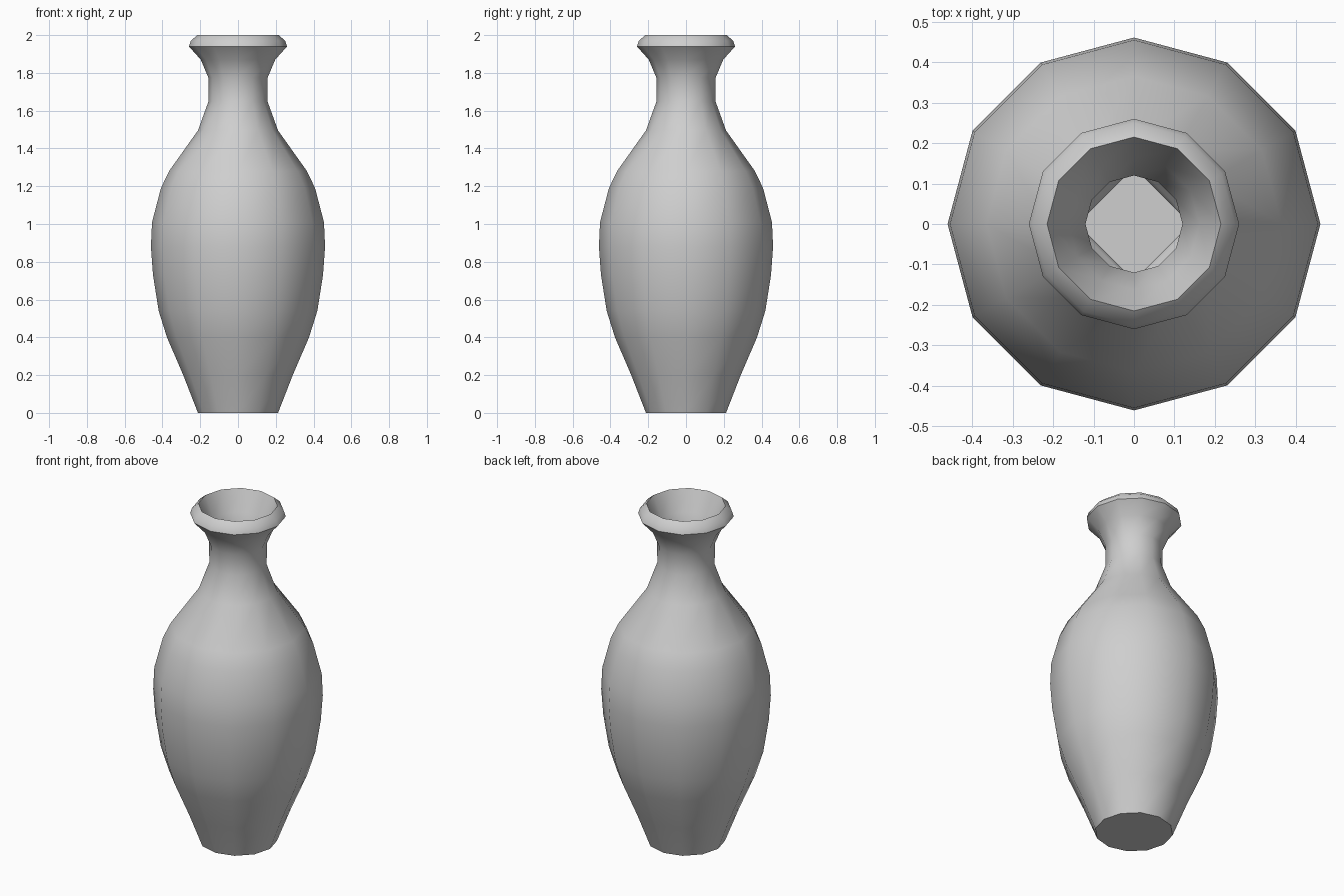
import bpy, bmesh, math

if "Cube" in bpy.data.objects:
    bpy.data.objects.remove(bpy.data.objects["Cube"])

SIDES = 12


def square_scale(a):
    # Turns a round ring into a diamond with its corners on the axes
    return 1.0 / (abs(math.cos(a)) + abs(math.sin(a)))


def add_ring(bm, r, z, square=False):
    verts = []
    for i in range(SIDES):
        a = math.tau * i / SIDES
        k = r * (square_scale(a) if square else 1.0)
        verts.append(bm.verts.new((k * math.cos(a), k * math.sin(a), z)))
    return verts


# Outer profile (radius, height), foot to lip
outer = [(0.212, 0.0), (0.29, 0.2), (0.376, 0.4), (0.42, 0.54), (0.45, 0.73),
         (0.461, 0.88), (0.455, 1.01), (0.408, 1.19), (0.365, 1.28),
         (0.212, 1.495), (0.156, 1.65), (0.157, 1.775), (0.197, 1.87),
         (0.26, 1.94), (0.25, 1.97), (0.215, 2.0)]
# Inner profile, lip down to the bottom of the hollow
inner = [(0.162, 1.88), (0.12, 1.78), (0.12, 1.65), (0.175, 1.49),
         (0.325, 1.27), (0.41, 1.02), (0.415, 0.86), (0.38, 0.56), (0.25, 0.2)]

bm = bmesh.new()
rings = [add_ring(bm, r, z) for r, z in outer + inner]
# Square floor of the hollow
rings.append(add_ring(bm, 0.15, 0.09, True))
rings.append(add_ring(bm, 0.14, 0.06, True))
for a, b in zip(rings, rings[1:]):
    for i in range(SIDES):
        j = (i + 1) % SIDES
        bm.faces.new((a[i], a[j], b[j], b[i]))
bm.faces.new(rings[0][::-1])
bm.faces.new(rings[-1])
bmesh.ops.recalc_face_normals(bm, faces=bm.faces)

mesh = bpy.data.meshes.new("vase")
bm.to_mesh(mesh)
bm.free()
vase = bpy.data.objects.new("vase", mesh)
bpy.context.collection.objects.link(vase)

# Plain grey ceramic
mat = bpy.data.materials.new("light_grey_ceramic")
mat.diffuse_color = (0.62, 0.62, 0.62, 1.0)
mat.use_nodes = True
mat.node_tree.nodes["Principled BSDF"].inputs["Base Color"].default_value = mat.diffuse_color
mesh.materials.append(mat)

# Smooth body with a crisp lip and foot
bpy.context.view_layer.objects.active = vase
vase.select_set(True)
bpy.ops.object.shade_smooth_by_angle(angle=math.radians(50))
